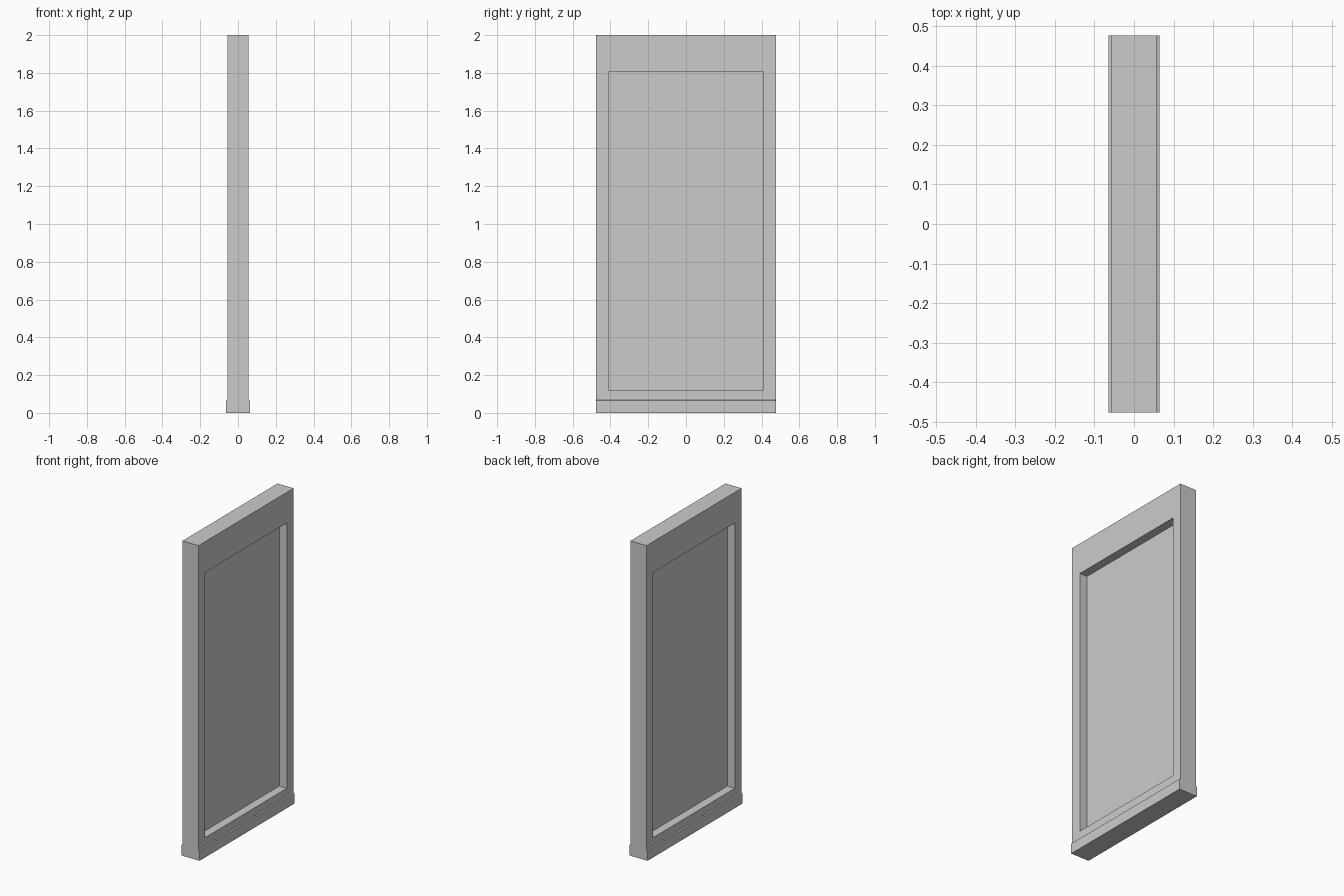
import bpy

if "Cube" in bpy.data.objects:
    bpy.data.objects.remove(bpy.data.objects["Cube"])

HALF_W, OPEN_W = 0.477, 0.41      # outer and opening half widths
SILL, HEAD, TOP = 0.12, 1.805, 2.0
DEPTH = 0.0565                    # half thickness of the frame


def prism(name, outline, x, z_axis=False):
    """Extrude a (y, z) outline from -x to x, or an (x, z) outline along y."""
    n = len(outline)
    put = (lambda p, s: (p[0], s * x, p[1])) if z_axis else (lambda p, s: (s * x, p[0], p[1]))
    verts = [put(p, s) for s in (-1, 1) for p in outline]
    faces = [tuple(range(n))[::-1], tuple(range(n, 2 * n))]
    faces += [(i, (i + 1) % n, (i + 1) % n + n, i + n) for i in range(n)]
    if z_axis:
        faces = [f[::-1] for f in faces]
    mesh = bpy.data.meshes.new(name)
    mesh.from_pydata(verts, [], faces)
    ob = bpy.data.objects.new(name, mesh)
    bpy.context.collection.objects.link(ob)
    return ob


# Frame: a ring of quads around the opening, thickened by a solidify modifier
outer = [(-HALF_W, 0), (HALF_W, 0), (HALF_W, TOP), (-HALF_W, TOP)]
inner = [(-OPEN_W, SILL), (OPEN_W, SILL), (OPEN_W, HEAD), (-OPEN_W, HEAD)]
mesh = bpy.data.meshes.new("door_frame")
mesh.from_pydata([(0, y, z) for y, z in outer + inner], [],
                 [(i, (i + 1) % 4, (i + 1) % 4 + 4, i + 4) for i in range(4)])
frame = bpy.data.objects.new("door_frame", mesh)
bpy.context.collection.objects.link(frame)
solid = frame.modifiers.new("thickness", 'SOLIDIFY')
solid.thickness = 2 * DEPTH
solid.offset = 0

# Thin glass pane in the middle of the opening
prism("glass_pane", inner, 0.003)

# Kick plates on both faces, slightly proud of the frame
for side, name in ((-1, "kick_plate_left"), (1, "kick_plate_right")):
    plate = [(DEPTH, 0), (0.064, 0), (0.064, 0.065), (DEPTH, 0.068)]
    pts = [(side * x, z) for x, z in plate]
    prism(name, pts if side > 0 else pts[::-1], HALF_W, z_axis=True)
